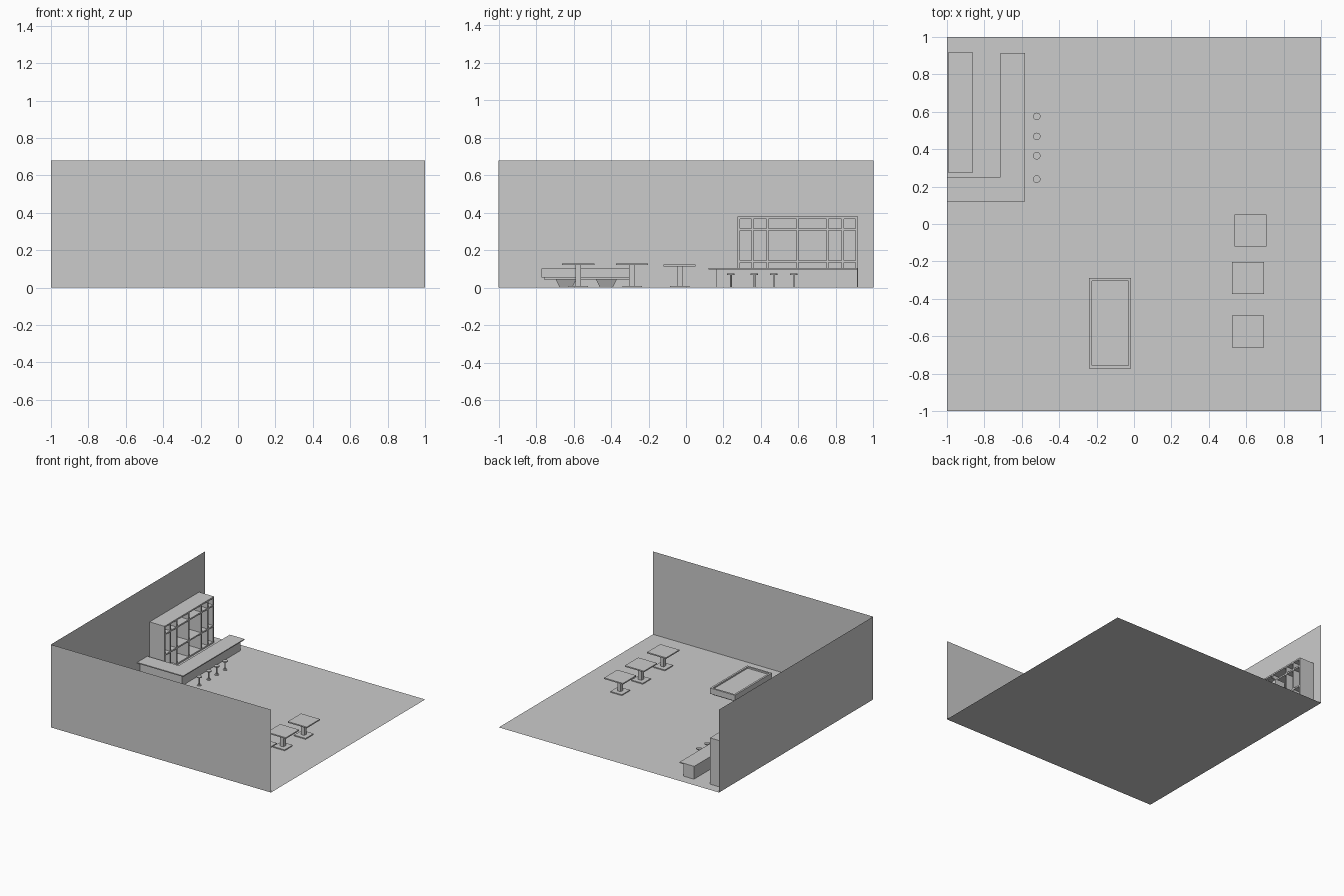
import bpy, bmesh

if "Cube" in bpy.data.objects:
    bpy.data.objects.remove(bpy.data.objects["Cube"])


def mesh_object(name, bm):
    bmesh.ops.recalc_face_normals(bm, faces=bm.faces)
    me = bpy.data.meshes.new(name)
    bm.to_mesh(me)
    bm.free()
    ob = bpy.data.objects.new(name, me)
    bpy.context.collection.objects.link(ob)
    return ob


def add_box(bm, x0, x1, y0, y1, z0, z1):
    geo = bmesh.ops.create_cube(bm, size=1)
    for v in geo["verts"]:
        v.co = ((x0 + x1) / 2 + v.co.x * (x1 - x0),
                (y0 + y1) / 2 + v.co.y * (y1 - y0),
                (z0 + z1) / 2 + v.co.z * (z1 - z0))
    return geo["verts"]


def box(name, *bounds):
    bm = bmesh.new()
    add_box(bm, *bounds)
    return mesh_object(name, bm)


def plane(name, pts):
    bm = bmesh.new()
    bm.faces.new([bm.verts.new(p) for p in pts])
    return mesh_object(name, bm)


def prism(name, outline, z0, z1):
    bm = bmesh.new()
    face = bm.faces.new([bm.verts.new((x, y, z0)) for x, y in outline])
    ext = bmesh.ops.extrude_face_region(bm, geom=[face])
    for v in ext["geom"]:
        if isinstance(v, bmesh.types.BMVert):
            v.co.z = z1
    if face.is_valid and len(face.edges[0].link_faces) < 2:
        bm.faces.new([v for v in reversed(face.verts)])
    return mesh_object(name, bm)


def l_shape(right, bottom, left, top):
    # L outline running along y, then turning to the left wall
    return [(-1, bottom), (right, bottom), (right, .915),
            (left, .915), (left, top), (-1, top)]


# Room shell
H = .68
plane("floor", [(-1, -1, 0), (1, -1, 0), (1, 1, 0), (-1, 1, 0)])
plane("left_wall", [(-1, -1, 0), (-1, 1, 0), (-1, 1, H), (-1, -1, H)])
plane("front_wall", [(-1, -1, 0), (1, -1, 0), (1, -1, H), (-1, -1, H)])

# Bar counter
prism("counter_body", l_shape(-.62, .16, -.713, .25), 0, .098)
prism("counter_top", l_shape(-.582, .12, -.715, .252), .098, .106)

# Shelf unit behind the bar
bm = bmesh.new()
X0, X1, Y0, Y1, T = -.995, -.86, .275, .917, .006
add_box(bm, X0, X0 + .006, Y0, Y1, 0, .38)
for y in (Y0 + T, .355, .435, .595, .755, .837, Y1 - T):
    add_box(bm, X0, X1, y - T, y + T, 0, .38)
for z in (T, .14, .31, .38 - T):
    add_box(bm, X0, X1, Y0, Y1, z - T, z + T)
mesh_object("back_bar_shelf", bm)

# Stools
for y in (.575, .468, .365, .24):
    bm = bmesh.new()
    for r, z0, z1 in ((.02, .067, .075), (.005, .004, .067), (.016, 0, .005)):
        geo = bmesh.ops.create_cone(bm, cap_ends=True, segments=24, radius1=r,
                                    radius2=r, depth=z1 - z0)
        bmesh.ops.translate(bm, verts=geo["verts"], vec=(-.52, y, (z0 + z1) / 2))
    ob = mesh_object("bar_stool", bm)
    bpy.context.view_layer.objects.active = ob
    ob.select_set(True)
    bpy.ops.object.shade_smooth_by_angle()
    ob.select_set(False)

# Square pedestal tables
for x, y, h in ((.622, -.034, .123), (.61, -.288, .13), (.61, -.575, .13)):
    bm = bmesh.new()
    for w, z0, z1 in ((.086, h - .01, h), (.015, .008, h - .01), (.052, 0, .008)):
        add_box(bm, x - w, x + w, y - w, y + w, z0, z1)
    mesh_object("dining_table", bm)

# Games table: body with recessed bed, apron and two tapered legs
bm = bmesh.new()
add_box(bm, -.24, -.015, -.772, -.29, .055, .102)
top = max(bm.faces, key=lambda f: f.calc_center_median().z)
bmesh.ops.inset_region(bm, faces=[top], thickness=.022)
bed = bmesh.ops.extrude_face_region(bm, geom=[top])
for v in bed["geom"]:
    if isinstance(v, bmesh.types.BMVert):
        v.co.z -= .012
if top.is_valid:
    bm.faces.remove(top)
mesh_object("games_table_body", bm)
box("games_table_apron", -.225, -.03, -.757, -.305, .044, .055)
for y in (-.64, -.425):
    bm = bmesh.new()
    for v in add_box(bm, -.21, -.045, y - .055, y + .055, 0, .044):
        if v.co.z < .01:
            v.co.x = -.1275 + (v.co.x + .1275) * .76
            v.co.y = y + (v.co.y - y) * .6
    mesh_object("games_table_leg", bm)
